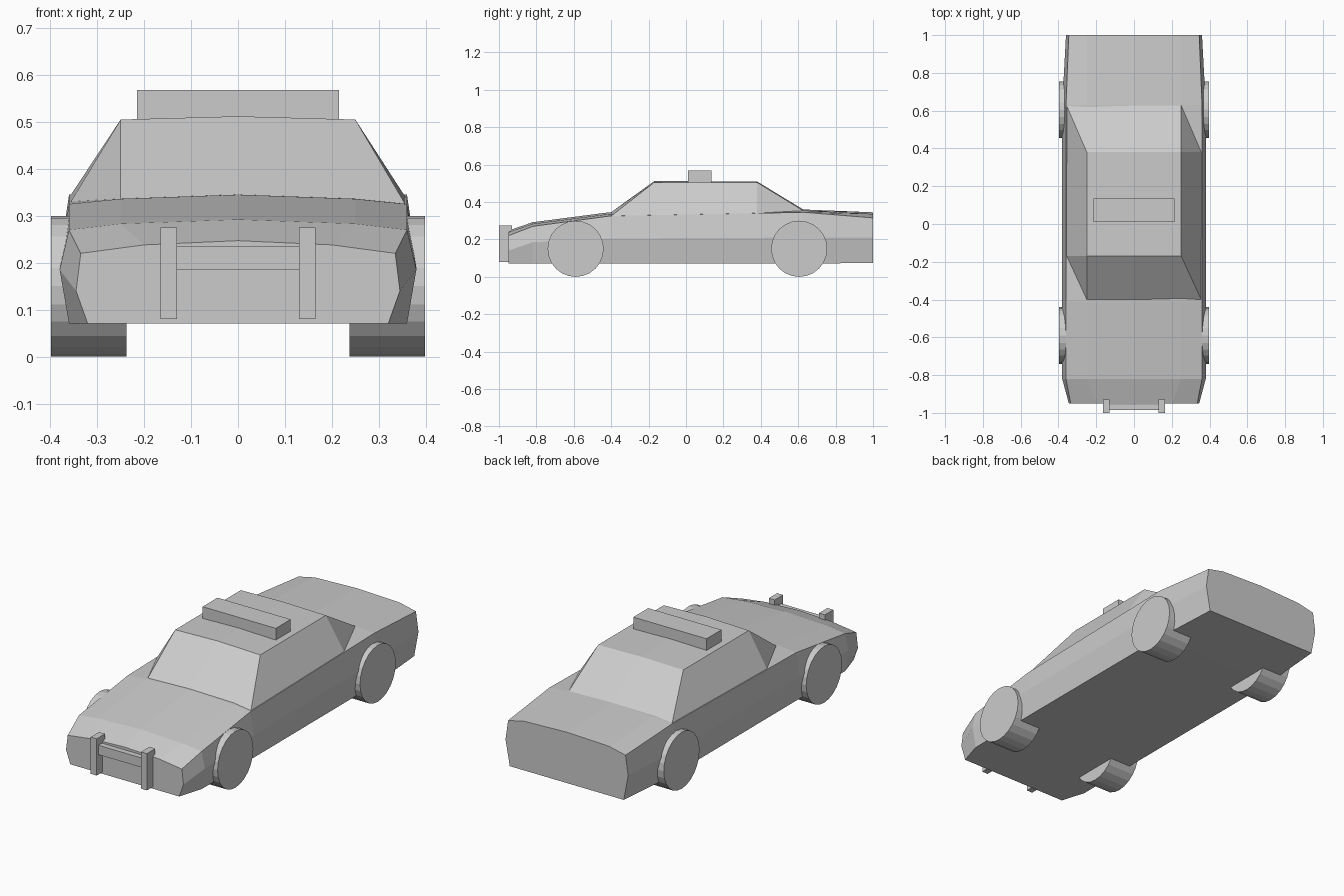
import bpy, bmesh, math

if "Cube" in bpy.data.objects:
    bpy.data.objects.remove(bpy.data.objects["Cube"])

grey = bpy.data.materials.new("light_grey")
grey.diffuse_color = (0.6, 0.6, 0.6, 1)
grey.use_nodes = True
grey.node_tree.nodes["Principled BSDF"].inputs["Base Color"].default_value = grey.diffuse_color


def finish(name, bm):
    bmesh.ops.recalc_face_normals(bm, faces=bm.faces)
    me = bpy.data.meshes.new(name)
    bm.to_mesh(me)
    bm.free()
    me.materials.append(grey)
    ob = bpy.data.objects.new(name, me)
    bpy.context.collection.objects.link(ob)
    return ob


def box(name, x0, x1, y0, y1, z0, z1):
    bm = bmesh.new()
    bmesh.ops.create_cube(bm, size=1)
    for v in bm.verts:
        v.co = (x1 if v.co.x > 0 else x0, y1 if v.co.y > 0 else y0,
                z1 if v.co.z > 0 else z0)
    return finish(name, bm)


# Lower body: half sections (x, z) from sill to centre line, mirrored and lofted
sections = [
    (-0.95, [(.32, .07), (.345, .14), (.335, .22), (.2, .238), (0, .247)]),
    (-0.82, [(.36, .07), (.38, .185), (.36, .27), (.25, .283), (0, .292)]),
    (-0.41, [(.36, .07), (.38, .205), (.36, .325), (.25, .336), (0, .345)]),
    (0.63, [(.36, .07), (.38, .21), (.36, .345), (.25, .354), (0, .36)]),
    (1.00, [(.335, .075), (.36, .21), (.345, .315), (.25, .336), (0, .345)]),
]
bm = bmesh.new()
rings = []
for y, half in sections:
    pts = half + [(-x, z) for x, z in reversed(half[:-1])]
    rings.append([bm.verts.new((x, y, z)) for x, z in pts])
for a, b in zip(rings, rings[1:]):
    n = len(a)
    for i in range(n):
        j = (i + 1) % n
        bm.faces.new((a[i], a[j], b[j], b[i]))
bm.faces.new(rings[0])
bm.faces.new(rings[-1])
finish("body", bm)

# Cabin: crowned roof over a base with one front and one rear corner notched
roof = [(.25, -.17, .505), (0, -.17, .512), (-.25, -.17, .505),
        (-.25, .38, .505), (0, .38, .51), (.25, .38, .505)]
base = [(.358, -.405, .322), (0, -.405, .342), (-.25, -.405, .332),
        (-.358, -.17, .327), (-.358, .63, .342), (0, .63, .358),
        (.25, .63, .352), (.358, .38, .338)]
bm = bmesh.new()
r = [bm.verts.new(p) for p in roof]
b = [bm.verts.new(p) for p in base]
for f in [(r[0], r[1], r[4], r[5]), (r[1], r[2], r[3], r[4]),
          (r[0], r[1], b[1], b[0]), (r[1], r[2], b[2], b[1]),
          (r[2], b[2], b[3]), (r[2], b[3], b[4], r[3]),
          (r[3], b[4], b[5], r[4]), (r[4], b[5], b[6], r[5]),
          (r[5], b[6], b[7]), (r[5], b[7], b[0], r[0]), b]:
    bm.faces.new(f)
finish("cabin", bm)

# Roof light bar
box("light_bar", -.215, .215, .01, .135, .495, .568)

# Front push bar
for s, side in ((-1, "left"), (1, "right")):
    x0, x1 = sorted((s * .13, s * .165))
    box("push_bar_upright_" + side, x0, x1, -1, -.93, .08, .275)
box("push_bar_crossbar", -.135, .135, -.985, -.955, .185, .235)

# Wheels
for s, side in ((-1, "left"), (1, "right")):
    for y, end in ((-.59, "front"), (.605, "rear")):
        bm = bmesh.new()
        bmesh.ops.create_cone(bm, cap_ends=True, segments=24,
                              radius1=.15, radius2=.15, depth=.16)
        ob = finish("wheel_%s_%s" % (end, side), bm)
        ob.rotation_euler = (0, math.pi / 2, 0)
        ob.location = (s * .318, y, .15)
